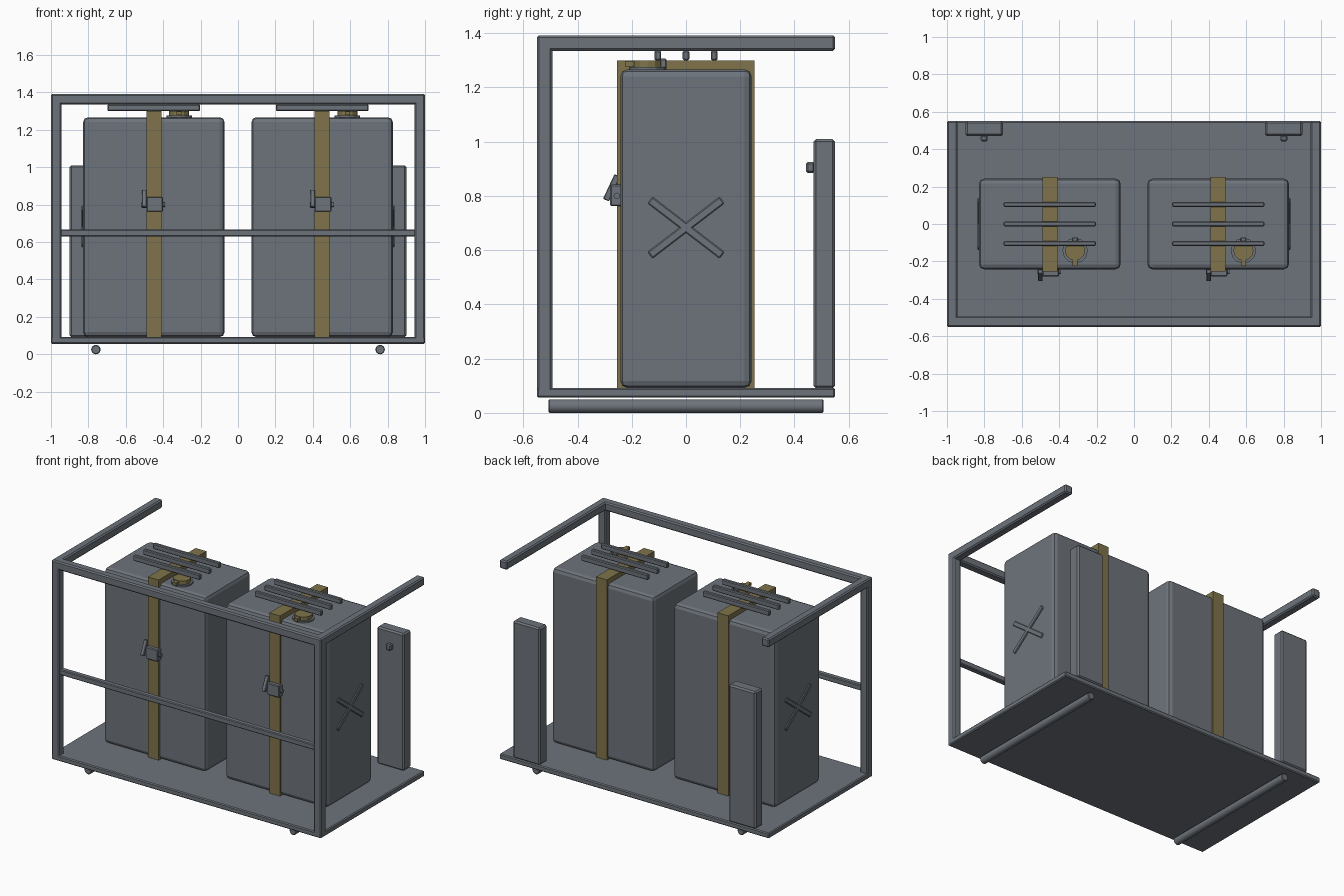
import bpy, bmesh, math
from mathutils import Matrix, Vector

if "Cube" in bpy.data.objects:
    bpy.data.objects.remove(bpy.data.objects["Cube"])


def make_mat(name, col):
    m = bpy.data.materials.new(name)
    m.diffuse_color = (*col, 1)
    m.use_nodes = True
    m.node_tree.nodes["Principled BSDF"].inputs["Base Color"].default_value = m.diffuse_color
    return m


GREY = make_mat("steel grey", (0.155, 0.175, 0.2))
OLIVE = make_mat("strap olive", (0.215, 0.175, 0.07))


def finish(name, bm, mat, loc, rot):
    me = bpy.data.meshes.new(name)
    bm.transform(Matrix.Translation(loc) @ Matrix.Rotation(rot[0], 4, rot[1]))
    bm.to_mesh(me)
    bm.free()
    me.materials.append(mat)
    ob = bpy.data.objects.new(name, me)
    bpy.context.collection.objects.link(ob)
    return ob


def box(name, lo, hi, mat=GREY, bevel=0.0, seg=1, rot=(0, 'X')):
    """Box from corner lo to corner hi, turned about its own centre."""
    lo, hi = Vector(lo), Vector(hi)
    bm = bmesh.new()
    bmesh.ops.create_cube(bm, size=1)
    bmesh.ops.scale(bm, vec=hi - lo, verts=bm.verts)
    if bevel:
        bmesh.ops.bevel(bm, geom=bm.edges[:], offset=bevel, segments=seg,
                        profile=0.5, affect='EDGES')
    return finish(name, bm, mat, (lo + hi) / 2, rot)


def cyl(name, centre, r, depth, mat=GREY, sides=16, rot=(0, 'X'), bevel=0.0):
    bm = bmesh.new()
    bmesh.ops.create_cone(bm, cap_ends=True, segments=sides, radius1=r,
                          radius2=r, depth=depth)
    if bevel:
        rims = [e for e in bm.edges if any(len(f.verts) > 4 for f in e.link_faces)]
        bmesh.ops.bevel(bm, geom=rims, offset=bevel, segments=1, affect='EDGES')
    return finish(name, bm, mat, centre, rot)


# Floor, front frame
box("floor", (-1, -0.55, 0.056), (1, 0.55, 0.092), bevel=0.006)
box("front_top_bar", (-1, -0.55, 1.335), (1, -0.493, 1.392), bevel=0.008)
box("front_mid_rail", (-0.95, -0.54, 0.63), (0.95, -0.503, 0.667), bevel=0.005)

for s, side in ((-1, "left"), (1, "right")):
    def span(a, b):
        return sorted((s * a, s * b))

    # Frame posts, side arms, rollers
    x0, x1 = span(0.943, 1.0)
    box(side + "_front_post", (x0, -0.55, 0.06), (x1, -0.493, 1.39), bevel=0.008)
    box(side + "_top_arm", (x0, -0.55, 1.335), (x1, 0.55, 1.392), bevel=0.008)
    roller = cyl(side + "_roller", (s * 0.76, 0, 0.025), 0.025, 1.015,
                 rot=(math.pi / 2, 'X'), bevel=0.004)

    # Short rear post with peg
    x0, x1 = span(0.7, 0.9)
    box(side + "_rear_post", (x0, 0.47, 0.09), (x1, 0.55, 1.01), bevel=0.01)
    x0, x1 = span(0.783, 0.82)
    box(side + "_rear_peg", (x0, 0.442, 0.885), (x1, 0.475, 0.925), bevel=0.007)

    # Tank
    c = s * 0.45
    box(side + "_tank", (c - 0.378, -0.242, 0.092), (c + 0.378, 0.242, 1.267),
        bevel=0.026, seg=2)

    # Raised cross on the outer face
    x0, x1 = span(0.82, 0.836)
    for k, a in enumerate((1, -1)):
        box(f"{side}_cross_bar_{k}", (x0, -0.167, 0.668), (x1, 0.167, 0.698),
            bevel=0.004, rot=(a * math.radians(37.5), 'X'))

    # Strap around the tank
    box(side + "_strap", (c - 0.04, -0.254, 0.092), (c + 0.04, 0.252, 1.3), OLIVE)

    # Buckle with pin and lever
    box(side + "_buckle", (c - 0.04, -0.28, 0.762), (c + 0.05, -0.235, 0.842),
        bevel=0.005)
    cyl(side + "_buckle_pin", (c - 0.003, -0.255, 0.8), 0.012, 0.125, sides=12,
        rot=(math.pi / 2, 'Y'))
    box(side + "_buckle_lever", (c - 0.063, -0.286, 0.78), (c - 0.038, -0.262, 0.88),
        bevel=0.003, rot=(math.radians(-25), 'X'))

    # Filler cap
    cx, cy = c + 0.135, -0.142
    cyl(side + "_cap_collar", (cx, cy, 1.268), 0.068, 0.016, sides=12)
    cyl(side + "_cap", (cx, cy, 1.28), 0.054, 0.04, OLIVE, sides=12)
    box(side + "_cap_tab", (cx - 0.013, -0.225, 1.278), (cx + 0.013, -0.17, 1.298), OLIVE)
    box(side + "_cap_hinge", (cx - 0.015, -0.1, 1.262), (cx + 0.015, -0.072, 1.306),
        bevel=0.004)

    # Three carrying bars
    for k, y in enumerate((-0.104, 0, 0.104)):
        box(f"{side}_carry_bar_{k}", (c - 0.247, y - 0.0125, 1.3),
            (c + 0.247, y + 0.0125, 1.336), bevel=0.005)

# Smooth only the round rollers
for ob in bpy.context.collection.objects:
    ob.select_set("roller" in ob.name)
    if ob.select_get():
        bpy.context.view_layer.objects.active = ob
bpy.ops.object.shade_smooth_by_angle(angle=math.radians(35))
